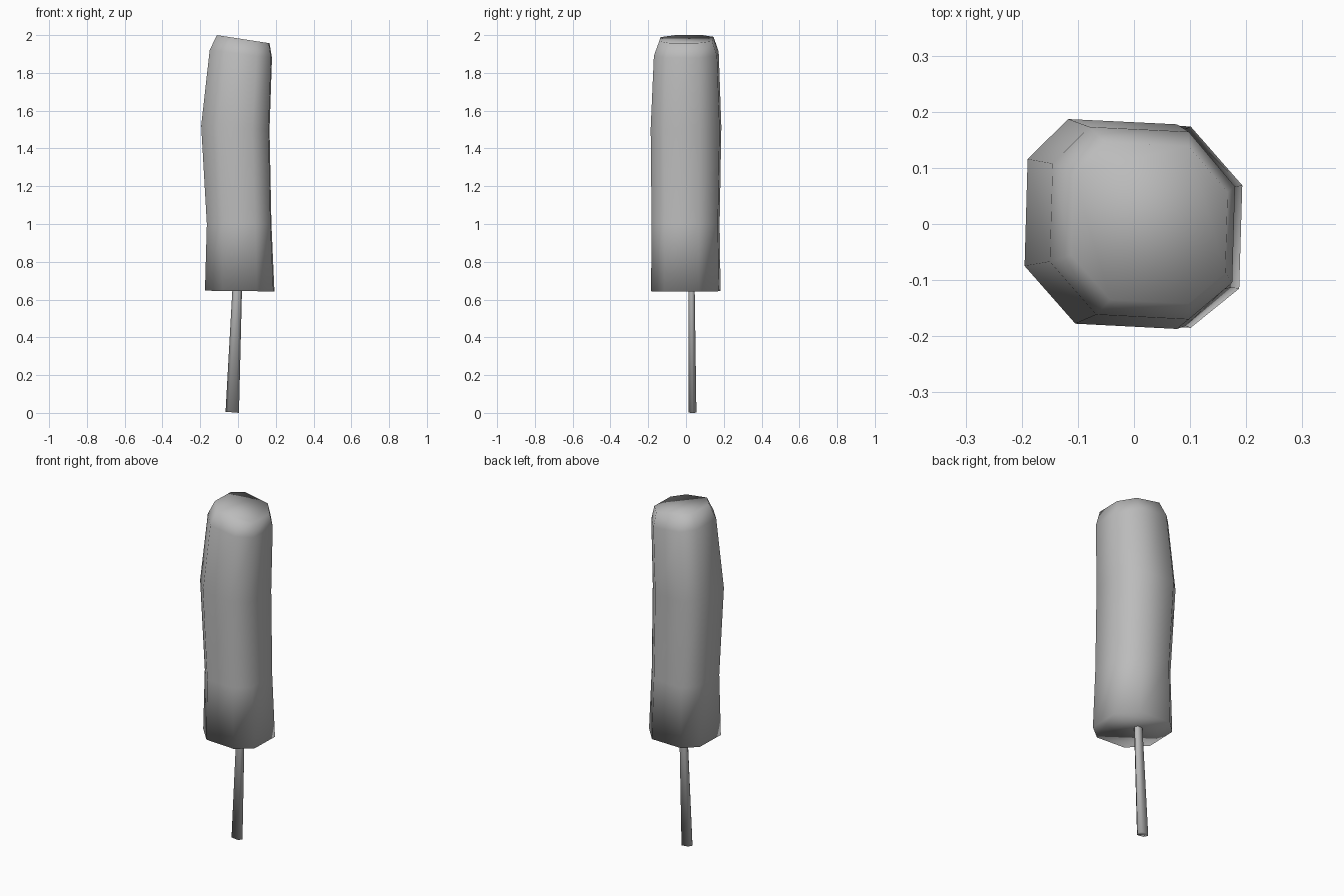
import bpy, bmesh

cube = bpy.data.objects.get("Cube")
if cube:
    bpy.data.objects.remove(cube, do_unlink=True)


def make_material(name, rgb):
    mat = bpy.data.materials.new(name)
    mat.use_nodes = True
    mat.diffuse_color = (*rgb, 1)
    mat.node_tree.nodes["Principled BSDF"].inputs["Base Color"].default_value = (*rgb, 1)
    return mat


def loft(name, outline, sections, mat):
    """Skin a closed outline through sections of (x0, x1, y0, y1, z_left, z_right)."""
    bm = bmesh.new()
    rings = []
    for x0, x1, y0, y1, z0, z1 in sections:
        cx, cy, cz = (x0 + x1) / 2, (y0 + y1) / 2, (z0 + z1) / 2
        rings.append([bm.verts.new((cx + u * (x1 - x0) / 2,
                                    cy + v * (y1 - y0) / 2,
                                    cz + u * (z1 - z0) / 2)) for u, v in outline])
    n = len(outline)
    for low, high in zip(rings, rings[1:]):
        for i in range(n):
            j = (i + 1) % n
            bm.faces.new((low[i], low[j], high[j], high[i]))
    bm.faces.new(rings[0][::-1])
    bm.faces.new(rings[-1])
    bmesh.ops.recalc_face_normals(bm, faces=bm.faces)
    for face in bm.faces:
        face.smooth = True
    mesh = bpy.data.meshes.new(name)
    bm.to_mesh(mesh)
    bm.free()
    mesh.materials.append(mat)
    obj = bpy.data.objects.new(name, mesh)
    bpy.context.collection.objects.link(obj)
    return obj


grey = make_material("plain grey", (0.5, 0.5, 0.5))

# Slightly twisted octagon shared by every section of the body
octagon = [(-1, -.4), (-.5, -.95), (.5, -1), (.97, -.62),
           (1, .38), (.5, .95), (-.57, 1), (-.97, .62)]
loft("body", octagon, [
    (-.175, .193, -.185, .183, .647, .643),
    (-.165, .177, -.182, .178, 1.0, 1.0),
    (-.195, .167, -.187, .187, 1.52, 1.5),
    (-.15, .18, -.17, .173, 1.92, 1.88),
    (-.112, .167, -.142, .146, 2.0, 1.957)], grey)

# Thin leaning stick, its top hidden inside the body
hexagon = [(-1, 0), (-.6, -1), (.6, -1), (1, 0), (.6, 1), (-.6, 1)]
loft("stick", hexagon, [
    (-.066, .005, .014, .055, .006, 0),
    (-.03, .021, .014, .046, .65, .65),
    (-.028, .023, .014, .046, .7, .7)], grey)
